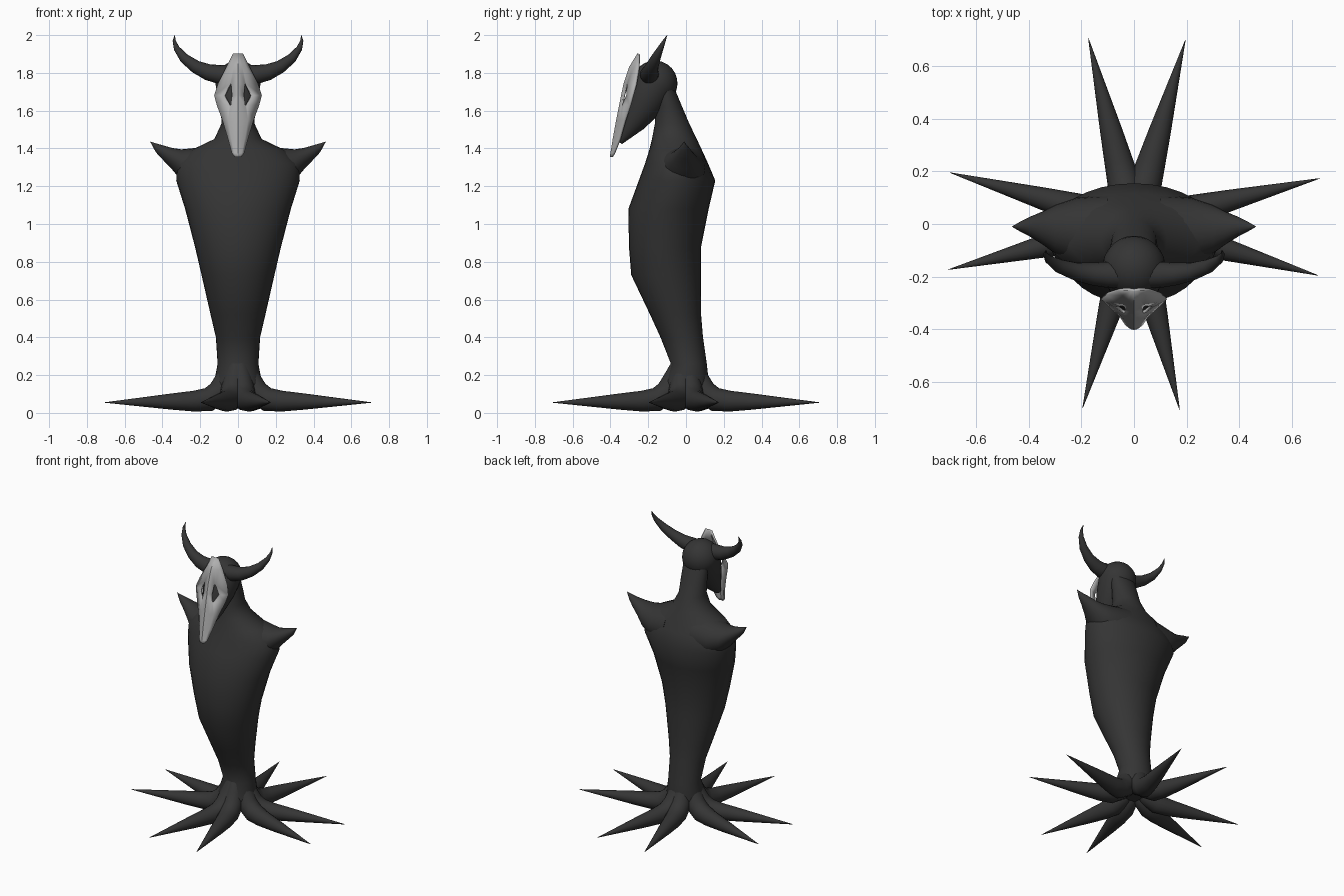
import bpy, bmesh, math
from mathutils import Vector, Matrix

old = bpy.data.objects.get("Cube")
if old:
    bpy.data.objects.remove(old, do_unlink=True)


def material(name, value):
    m = bpy.data.materials.new(name)
    m.use_nodes = True
    color = (value, value, value, 1)
    m.diffuse_color = color
    m.node_tree.nodes["Principled BSDF"].inputs["Base Color"].default_value = color
    return m


CHARCOAL = material("charcoal skin", 0.035)
BONE = material("grey bone", 0.43)


def finish(name, bm, mat, angle=60):
    bmesh.ops.recalc_face_normals(bm, faces=bm.faces)
    mesh = bpy.data.meshes.new(name)
    bm.to_mesh(mesh)
    bm.free()
    mesh.materials.append(mat)
    ob = bpy.data.objects.new(name, mesh)
    bpy.context.collection.objects.link(ob)
    bpy.ops.object.select_all(action='DESELECT')
    ob.select_set(True)
    bpy.context.view_layer.objects.active = ob
    bpy.ops.object.shade_smooth_by_angle(angle=math.radians(angle))
    return ob


def loft(name, sections, sides=24):
    """Skin elliptical sections given as (centre, u axis, v axis)."""
    bm = bmesh.new()
    rings = []
    for c, u, v in sections:
        turns = [math.tau * i / sides for i in range(sides)]
        rings.append([bm.verts.new(c + u * math.cos(a) + v * math.sin(a)) for a in turns])
    for a, b in zip(rings, rings[1:]):
        for i in range(sides):
            j = (i + 1) % sides
            bm.faces.new((a[i], a[j], b[j], b[i]))
    bm.faces.new(rings[0])
    bm.faces.new(rings[-1])
    return finish(name, bm, CHARCOAL)


def tube(name, path, ref, sides=16):
    """Tapered round limb along (point, radius) pairs."""
    pts = [Vector(p) for p, r in path]
    sections = []
    for i, (p, r) in enumerate(path):
        t = (pts[min(i + 1, len(pts) - 1)] - pts[max(i - 1, 0)]).normalized()
        u = (ref - t * ref.dot(t)).normalized()
        sections.append((pts[i], u * r, t.cross(u) * r))
    return loft(name, sections, sides)


X, Y, Z = Vector((1, 0, 0)), Vector((0, 1, 0)), Vector((0, 0, 1))

# Body and neck: height, half width, front y, back y
BODY = [(0.08, 0.12, -0.12, 0.12), (0.17, 0.125, -0.12, 0.12),
        (0.26, 0.108, -0.08, 0.11), (0.4, 0.117, -0.135, 0.09),
        (0.52, 0.145, -0.19, 0.08), (0.73, 0.193, -0.29, 0.08),
        (0.88, 0.228, -0.302, 0.08), (1.08, 0.28, -0.305, 0.12),
        (1.23, 0.327, -0.25, 0.155), (1.32, 0.325, -0.217, 0.117),
        (1.39, 0.25, -0.195, 0.085), (1.45, 0.125, -0.18, 0.057),
        (1.53, 0.088, -0.165, 0.018), (1.62, 0.09, -0.16, -0.02),
        (1.72, 0.09, -0.16, -0.062)]
loft("body", [(Vector((0, (f + b) / 2, z)), X * w, Y * (b - f) / 2) for z, w, f, b in BODY], 32)

# Shoulder spikes: x, centre y, bottom z, top z, half depth
SHOULDER = [(0.1, -0.03, 1.16, 1.43, 0.14), (0.22, -0.025, 1.18, 1.403, 0.125),
            (0.3, -0.02, 1.23, 1.395, 0.093), (0.35, -0.015, 1.29, 1.403, 0.062),
            (0.4, -0.01, 1.342, 1.417, 0.036), (0.435, -0.01, 1.38, 1.427, 0.018),
            (0.464, -0.01, 1.434, 1.437, 0.001)]
# Horns: point and radius
HORN = [((0.04, -0.195, 1.79), 0.05), ((0.1, -0.193, 1.792), 0.05),
        ((0.16, -0.19, 1.804), 0.043), ((0.225, -0.18, 1.833), 0.034),
        ((0.285, -0.16, 1.878), 0.026), ((0.325, -0.135, 1.93), 0.016),
        ((0.338, -0.115, 1.97), 0.008), ((0.335, -0.1, 2.0), 0.001)]
for side, label in ((1, "left"), (-1, "right")):
    loft(label + "_shoulder_spike",
         [(Vector((side * x, y, (lo + hi) / 2)), Y * d, Z * (hi - lo) / 2)
          for x, y, lo, hi, d in SHOULDER])
    tube(label + "_horn", [((side * p[0], p[1], p[2]), r) for p, r in HORN], Y)

# Head: rounded skull tapering down to the muzzle
centre = Vector((0, -0.165, 1.745))
axis = Vector((0, -0.54, -0.84)).normalized()
R = 0.12
head = [(centre - axis * R * math.cos(a), max(R * math.sin(a), 0.002))
        for a in (math.radians(15 * k) for k in range(7))]
head += [((0, -0.22, 1.64), 0.102), ((0, -0.28, 1.54), 0.067), ((0, -0.355, 1.435), 0.02)]
tube("head", head, X, 24)

# Eight tentacles in four pairs around the foot
TENTACLE = [((0.02, 0, 0.27), 0.05), ((0.06, 0, 0.18), 0.062), ((0.1, 0, 0.11), 0.066),
            ((0.16, 0, 0.071), 0.063), ((0.24, 0, 0.062), 0.055), ((0.36, 0, 0.06), 0.043),
            ((0.5, 0, 0.058), 0.027), ((0.727, 0, 0.055), 0.001)]
for k in range(4):
    for n, angle in enumerate((13.8, -15.6)):
        turn = Matrix.Rotation(math.radians(angle + 90 * k), 3, 'Z')
        tube(f"tentacle_{2 * k + n + 1}", [(turn @ Vector(p), r) for p, r in TENTACLE], turn @ Y)

# Bone mask: z, ridge y, edge y, inner x, outer x, edge x (one half)
MASK = [(1.9, -0.252, -0.248, 0.008, 0.016, 0.024), (1.83, -0.295, -0.25, 0.02, 0.04, 0.058),
        (1.74, -0.325, -0.265, 0.034, 0.04, 0.103), (1.68, -0.338, -0.282, 0.03, 0.07, 0.123),
        (1.63, -0.348, -0.295, 0.036, 0.043, 0.11), (1.55, -0.364, -0.322, 0.025, 0.05, 0.08),
        (1.45, -0.382, -0.35, 0.015, 0.032, 0.05), (1.375, -0.394, -0.38, 0.008, 0.018, 0.03),
        (1.355, -0.398, -0.393, 0.004, 0.01, 0.015)]
EYE_ROWS = (2, 3)
bm = bmesh.new()
grid = []
for z, ridge, edge, inner, outer, w in MASK:
    grid.append([bm.verts.new((x, ridge + (edge - ridge) * (x / w) ** 1.3, z))
                 for x in (0, inner, outer, w)])
for r in range(len(grid) - 1):
    for c in range(3):
        if c == 1 and r in EYE_ROWS:
            continue  # open eye socket
        bm.faces.new((grid[r][c], grid[r][c + 1], grid[r + 1][c + 1], grid[r + 1][c]))
mirror = bmesh.ops.duplicate(bm, geom=bm.verts[:] + bm.edges[:] + bm.faces[:])["geom"]
for v in mirror:
    if isinstance(v, bmesh.types.BMVert):
        v.co.x *= -1
bmesh.ops.remove_doubles(bm, verts=bm.verts, dist=0.0005)
mask = finish("bone_mask", bm, BONE, 30)
thick = mask.modifiers.new("thickness", 'SOLIDIFY')
thick.thickness = 0.012
thick.offset = 0
